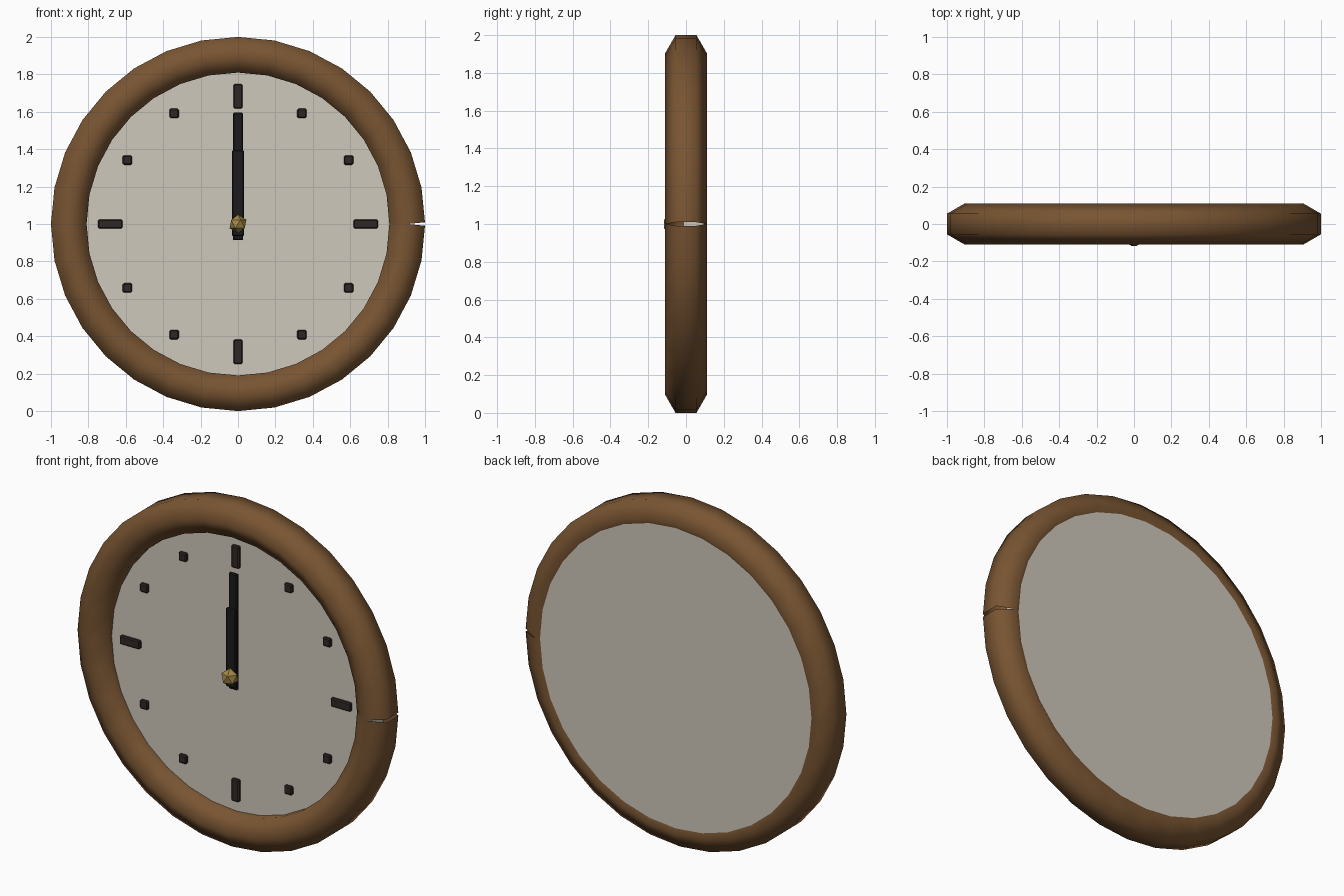
import bpy, bmesh, math
from mathutils import Vector, Matrix

if "Cube" in bpy.data.objects:
    bpy.data.objects.remove(bpy.data.objects["Cube"])

CENTRE = Vector((0, 0, 1))

def material(name, rgb):
    m = bpy.data.materials.new(name)
    m.diffuse_color = (*rgb, 1)
    m.use_nodes = True
    m.node_tree.nodes["Principled BSDF"].inputs["Base Color"].default_value = m.diffuse_color
    return m

WOOD = material("wood", (0.19, 0.09, 0.032))
CREAM = material("cream", (0.62, 0.58, 0.50))
DARK = material("dark_marker", (0.03, 0.02, 0.018))
BLACK = material("black_hand", (0.012, 0.011, 0.011))
BRASS = material("brass", (0.36, 0.24, 0.06))

def add(name, bm, mat, smooth=None):
    bmesh.ops.recalc_face_normals(bm, faces=bm.faces)
    me = bpy.data.meshes.new(name)
    bm.to_mesh(me)
    bm.free()
    ob = bpy.data.objects.new(name, me)
    bpy.context.collection.objects.link(ob)
    me.materials.append(mat)
    if smooth:
        bpy.ops.object.select_all(action='DESELECT')
        ob.select_set(True)
        bpy.context.view_layer.objects.active = ob
        bpy.ops.object.shade_smooth_by_angle(angle=math.radians(smooth))
    return ob

def box(name, x, z, width, height, y_front, y_back, mat):
    bm = bmesh.new()
    bmesh.ops.create_cube(bm, size=1, matrix=Matrix.Translation((x, (y_front + y_back) / 2, z))
                          @ Matrix.Diagonal((width, y_back - y_front, height, 1)))
    bmesh.ops.bevel(bm, geom=bm.edges[:], offset=0.006, segments=1, affect='EDGES')
    return add(name, bm, mat)

# rim: hexagonal tube swept round the circle, open at a seam on the right
N, R, r = 32, 0.905, 0.11
bm = bmesh.new()
rings = []
for i in range(N + 1):
    a = 2 * math.pi * i / N
    tilt = a + (math.pi / N if i == 0 else -math.pi / N if i == N else 0)
    out = Vector((math.cos(tilt), 0, math.sin(tilt)))
    mid = CENTRE + R * Vector((math.cos(a), 0, math.sin(a)))
    rings.append([bm.verts.new(mid + out * r * math.cos(t) + Vector((0, r * math.sin(t), 0)))
                  for t in (math.radians(30 + 60 * k) for k in range(6))])
for p, q in zip(rings, rings[1:]):
    for k in range(6):
        bm.faces.new((p[k], p[(k + 1) % 6], q[(k + 1) % 6], q[k]))
add("rim", bm, WOOD, 65)

# dial: thick disc reaching into the rim
bm = bmesh.new()
bmesh.ops.create_cone(bm, cap_ends=True, cap_tris=True, segments=32, radius1=0.88, radius2=0.88, depth=0.107,
                      matrix=Matrix.Translation((0, 0.0415, 1)) @ Matrix.Rotation(math.pi / 2, 4, 'X')
                      @ Matrix.Rotation(math.pi / 2, 4, 'Z'))
add("dial", bm, CREAM, 30)

# hour markers: long at the quarters, small squares between
for h in range(12):
    a = math.radians(30 * h)
    w = d = 0.05
    if h % 6 == 0:
        d = 0.13
    elif h % 3 == 0:
        w = 0.13
    box(f"hour_marker_{h}", 0.683 * math.sin(a), 1 + 0.683 * math.cos(a), w, d, -0.03, 0, DARK)

# hands, both pointing up, and the centre cap
box("minute_hand", 0, 1.255, 0.056, 0.68, -0.05, -0.03, BLACK)
box("hour_hand", 0, 1.165, 0.066, 0.46, -0.07, -0.05, BLACK)
bm = bmesh.new()
bmesh.ops.create_icosphere(bm, subdivisions=1, radius=0.05, matrix=Matrix.Translation((0, -0.075, 1)))
add("centre_cap", bm, BRASS)
